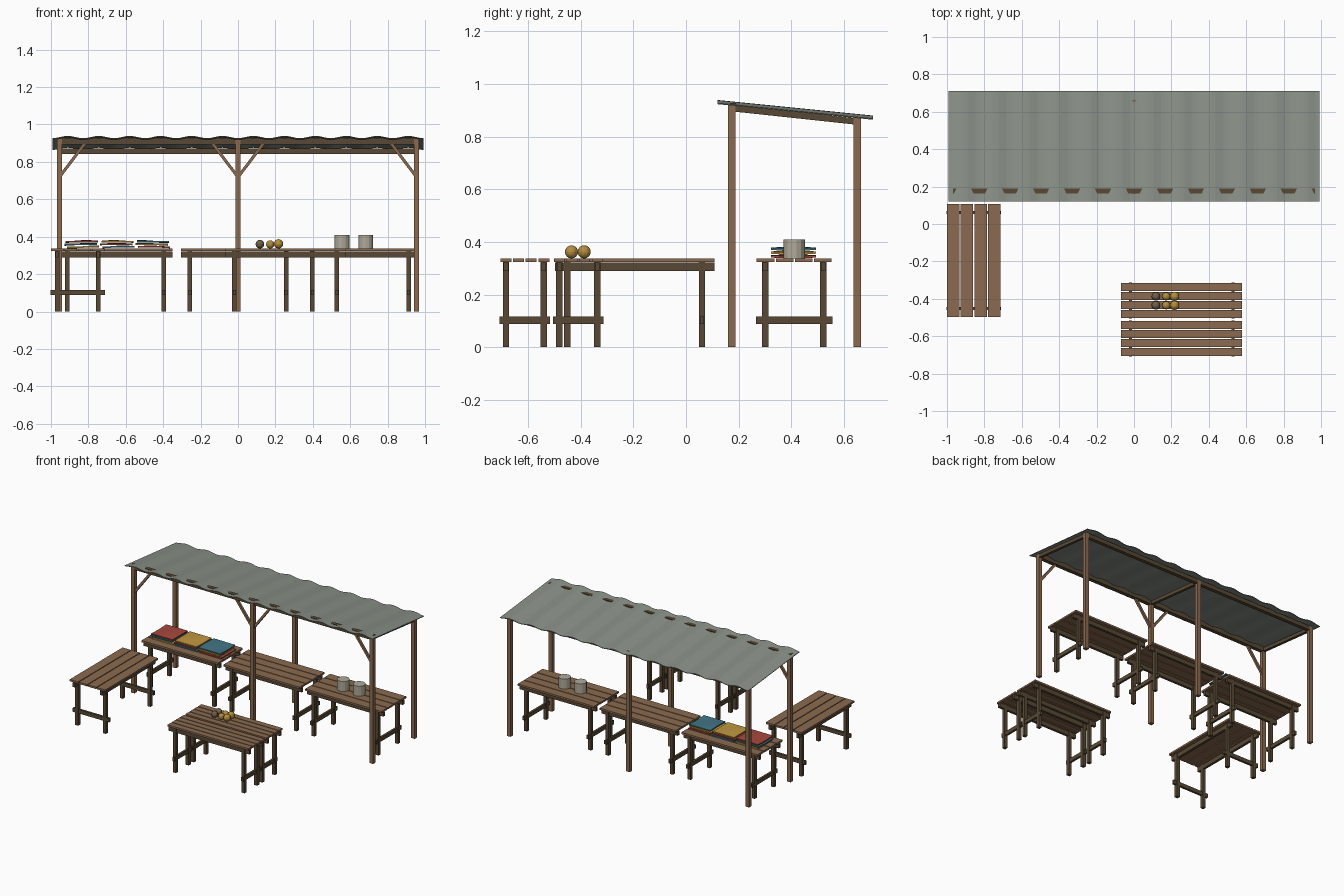
import bpy, bmesh, math
from mathutils import Vector, Matrix

if "Cube" in bpy.data.objects:
    bpy.data.objects.remove(bpy.data.objects["Cube"])


def mat(name, rgb):
    m = bpy.data.materials.new(name)
    lin = [((c / 255 + 0.055) / 1.055) ** 2.4 for c in rgb]
    m.diffuse_color = (*lin, 1)
    m.use_nodes = True
    m.node_tree.nodes["Principled BSDF"].inputs["Base Color"].default_value = m.diffuse_color
    return m


LIGHT = mat("light wood", (139, 107, 80))
DARK = mat("dark wood", (88, 73, 53))
ROOF = mat("roof grey", (138, 145, 136))
METAL = mat("pale metal", (176, 170, 154))
RED = mat("red cloth", (168, 72, 60))
YELLOW = mat("yellow cloth", (192, 152, 64))
BLUE = mat("blue cloth", (66, 118, 134))
GOLD = mat("gold fruit", (182, 142, 62))
BROWN = mat("brown fruit", (112, 96, 72))


def finish(bm, name, material):
    bmesh.ops.recalc_face_normals(bm, faces=bm.faces)
    me = bpy.data.meshes.new(name)
    bm.to_mesh(me)
    bm.free()
    me.materials.append(material)
    ob = bpy.data.objects.new(name, me)
    bpy.context.collection.objects.link(ob)
    return ob


def box(name, x, y, z, material):
    """Box from (min, max) ranges."""
    bm = bmesh.new()
    bmesh.ops.create_cube(bm, size=1)
    for v in bm.verts:
        v.co = Vector([(r[0] + r[1]) / 2 + c * (r[1] - r[0]) for r, c in zip((x, y, z), v.co)])
    return finish(bm, name, material)


def bar(name, a, b, w, h, material):
    """Square bar between two points."""
    a, b = Vector(a), Vector(b)
    d = b - a
    side = d.cross(Vector((0, 0, 1))).normalized()
    up = side.cross(d).normalized()
    bm = bmesh.new()
    bmesh.ops.create_cube(bm, size=1)
    for v in bm.verts:
        c = v.co.copy()
        v.co = (a + b) / 2 + d * c.x + side * (w * c.y) + up * (h * c.z)
    return finish(bm, name, material)


def table(name, cx, cy, length, width, leg_in, side_in, turned=False):
    """Plank table, long axis x (or y when turned)."""
    def part(label, u, v, z, m):
        x, y = (v, u) if turned else (u, v)
        box(name + "_" + label, (cx + x[0], cx + x[1]), (cy + y[0], cy + y[1]), z, m)
    hl, hw, gap = length / 2, width / 2, 0.006
    pw = (width - 3 * gap) / 4
    for i in range(4):
        v = -hw + i * (pw + gap)
        part("plank", (-hl, hl), (v, v + pw), (0.324, 0.337), LIGHT)
    for s in (-1, 1):
        v = s * (hw - side_in)
        part("apron", (-hl, hl), (v - 0.009, v + 0.009), (0.29, 0.321), DARK)
        u = s * (hl - leg_in)
        part("stretcher", (u - 0.008, u + 0.008), (-hw - 0.003, hw + 0.003), (0.088, 0.116), DARK)
        for t in (-1, 1):
            v = t * (hw - side_in)
            part("leg", (u - 0.012, u + 0.012), (v - 0.012, v + 0.012), (0, 0.324), DARK)


# tables: back row, side table, front pair
for cx in (-0.655, 0, 0.655):
    table("back_table", cx, 0.411, 0.61, 0.285, 0.048, 0.032)
table("side_table", -0.857, -0.195, 0.605, 0.285, 0.047, 0.032, True)
for cy in (-0.409, -0.612):
    table("front_table", 0.254, cy, 0.648, 0.186, 0.05, 0.021)

# shelter frame: posts, rafters, braces, beams
YF, YB = 0.174, 0.65
for x in (-0.955, 0, 0.955):
    for label, y, h in (("front_post", YF, 0.926), ("back_post", YB, 0.874)):
        box(label, (x - 0.014, x + 0.014), (y - 0.014, y + 0.014), (0, h), LIGHT)
    bar("rafter", (x, YF, 0.908), (x, YB, 0.857), 0.02, 0.024, DARK)
    for s in (-1, 1):
        if abs(x + s * 0.13) < 0.955:
            bar("brace", (x + s * 0.005, YF, 0.725), (x + s * 0.135, YF, 0.897), 0.016, 0.016, LIGHT)
box("front_beam", (-0.967, 0.967), (0.162, 0.19), (0.893, 0.9265), DARK)
box("back_beam", (-0.967, 0.967), (0.637, 0.663), (0.843, 0.872), DARK)

# corrugated roof sheet
bm = bmesh.new()
N, P = 96, 0.1655
rows = []
for i in range(N + 1):
    x = -0.993 + 1.986 * i / N
    w = -0.006 * math.cos(2 * math.pi * x / P)
    rows.append([bm.verts.new((x, y, z + w + t)) for y, z, t in
                 ((0.12, 0.931, 0.002), (0.71, 0.872, 0.002), (0.71, 0.872, -0.002), (0.12, 0.931, -0.002))])
for a, b in zip(rows, rows[1:]):
    for k in range(4):
        bm.faces.new((a[k], b[k], b[(k + 1) % 4], a[(k + 1) % 4]))
bm.faces.new(rows[0])
bm.faces.new(rows[-1])
finish(bm, "corrugated_roof", ROOF)


# folded cloths: gently bent thin sheets in three stacks
def cloth(cx, cy, z, size, material, phase):
    bm = bmesh.new()
    bmesh.ops.create_grid(bm, x_segments=8, y_segments=8, size=size / 2)
    for v in bm.verts:
        x, y = v.co.x / size, v.co.y / size
        v.co.z = 0.004 * math.sin(4 * x + phase) * math.cos(3 * y)
    top = bmesh.ops.extrude_face_region(bm, geom=bm.faces[:])
    for v in top["geom"]:
        if isinstance(v, bmesh.types.BMVert):
            v.co.z += 0.008
    bmesh.ops.transform(bm, matrix=Matrix.Translation((cx, cy, z)), verts=bm.verts)
    finish(bm, "folded_cloth", material)


stacks = ((-0.835, (YELLOW, BLUE, RED)), (-0.645, (BLUE, RED, YELLOW)), (-0.455, (RED, YELLOW, BLUE)))
for n, (cx, mats) in enumerate(stacks):
    for j, m in enumerate(mats):
        cloth(cx + (0.006, -0.006, 0)[j], 0.408, 0.341 + 0.0145 * j, 0.172, m, n + j * 0.5)

# metal pots
for x in (0.556, 0.683):
    bm = bmesh.new()
    bmesh.ops.create_cone(bm, cap_ends=True, segments=14, radius1=0.041, radius2=0.041, depth=0.072,
                          matrix=Matrix.Translation((x, 0.411, 0.373)))
    finish(bm, "metal_pot", METAL)

# fruit in two rows
for y in (-0.387, -0.435):
    for x, r, m in ((0.117, 0.023, BROWN), (0.172, 0.022, GOLD), (0.217, 0.025, GOLD)):
        bm = bmesh.new()
        bmesh.ops.create_uvsphere(bm, u_segments=12, v_segments=8, radius=r,
                                  matrix=Matrix.Translation((x, y, 0.337 + r)))
        finish(bm, "fruit", m)
